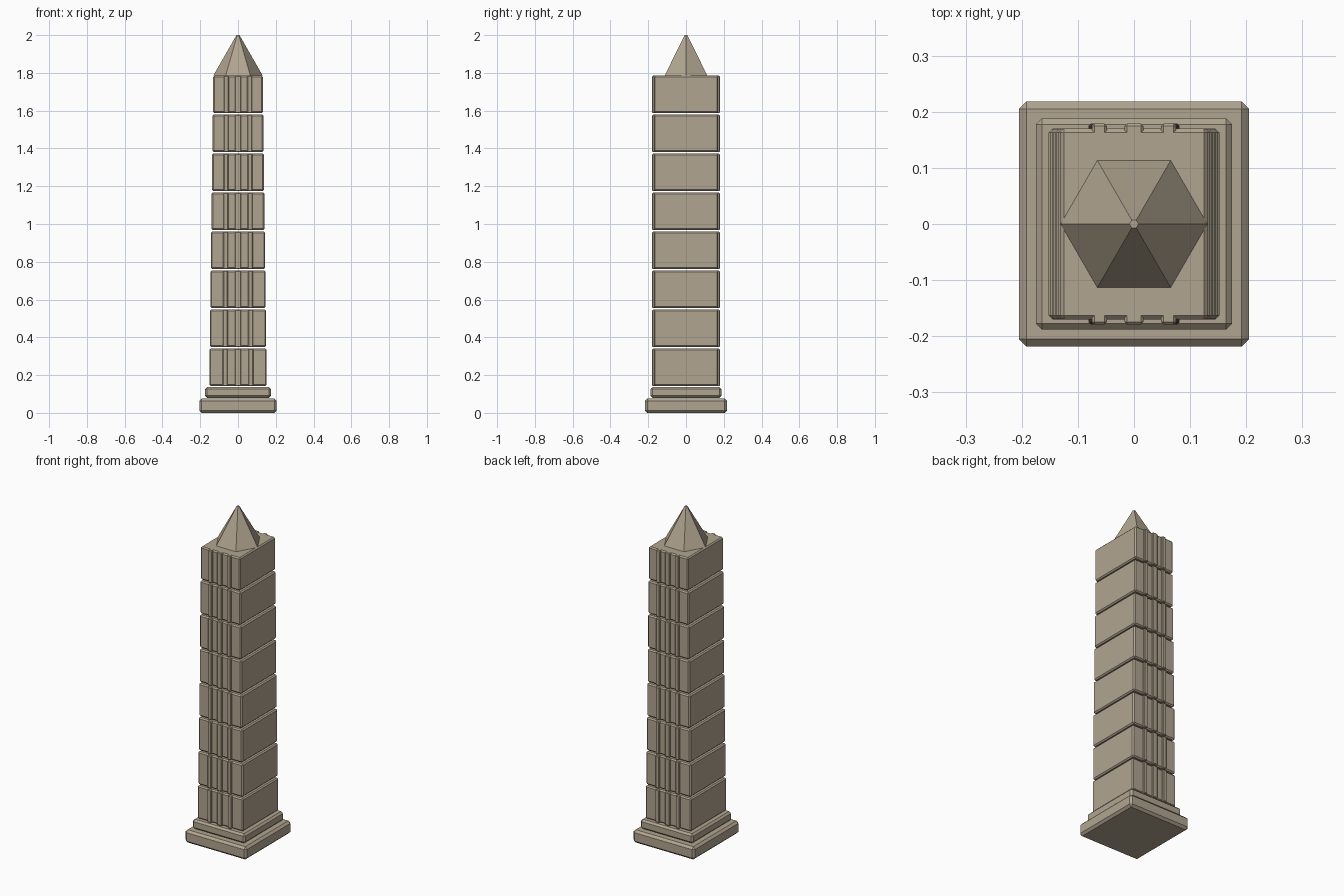
import bpy, bmesh

if "Cube" in bpy.data.objects:
    bpy.data.objects.remove(bpy.data.objects["Cube"])

stone = bpy.data.materials.new("weathered_stone")
stone.diffuse_color = (0.44, 0.375, 0.28, 1)
stone.use_nodes = True
stone.node_tree.nodes["Principled BSDF"].inputs["Base Color"].default_value = stone.diffuse_color


def finish(name, bm):
    mesh = bpy.data.meshes.new(name)
    bm.to_mesh(mesh)
    bm.free()
    mesh.materials.append(stone)
    obj = bpy.data.objects.new(name, mesh)
    bpy.context.collection.objects.link(obj)
    return obj


def block(name, hx, hy, z0, z1, bevel, cx=0, cy=0):
    """Chamfered box given by half widths and a height range."""
    bm = bmesh.new()
    bmesh.ops.create_cube(bm, size=1)
    for v in bm.verts:
        v.co = (cx + v.co.x * 2 * hx, cy + v.co.y * 2 * hy,
                z0 + (v.co.z + 0.5) * (z1 - z0))
    bmesh.ops.bevel(bm, geom=bm.edges[:], offset=bevel, segments=1,
                    affect='EDGES', profile=0.5)
    return finish(name, bm)


# Stepped plinth
block("plinth_lower", 0.205, 0.218, 0.0, 0.077, 0.013)
block("plinth_upper", 0.175, 0.188, 0.08, 0.137, 0.011)

# Shaft of eight courses, narrowing slightly in x, with ribs front and back
COURSES, PITCH, HEIGHT = 8, 0.2065, 0.198
for i in range(COURSES):
    t = i / (COURSES - 1)
    z0 = 0.142 + i * PITCH
    z1 = z0 + HEIGHT
    block(f"shaft_course_{i + 1}", 0.152 - 0.02 * t, 0.170, z0, z1, 0.007)
    spacing = 0.068 - 0.0065 * t
    for side, face in ((-1, "front"), (1, "back")):
        for k, place in ((-1, "left"), (0, "middle"), (1, "right")):
            block(f"{face}_{place}_rib_{i + 1}", 0.0165 if k == 0 else 0.013, 0.010,
                  z0, z1, 0.004, k * spacing, side * 0.169)

# Six-sided pointed cap
bm = bmesh.new()
bmesh.ops.create_cone(bm, cap_ends=True, segments=6, radius1=0.131,
                      radius2=0.008, depth=0.215)
# place corners on the x axis
if abs(max(v.co.x for v in bm.verts) - 0.131) > 0.001:
    for v in bm.verts:
        v.co.x, v.co.y = -v.co.y, v.co.x
bmesh.ops.translate(bm, verts=bm.verts, vec=(0, 0, 2.0 - 0.215 / 2))
finish("pointed_cap", bm)
